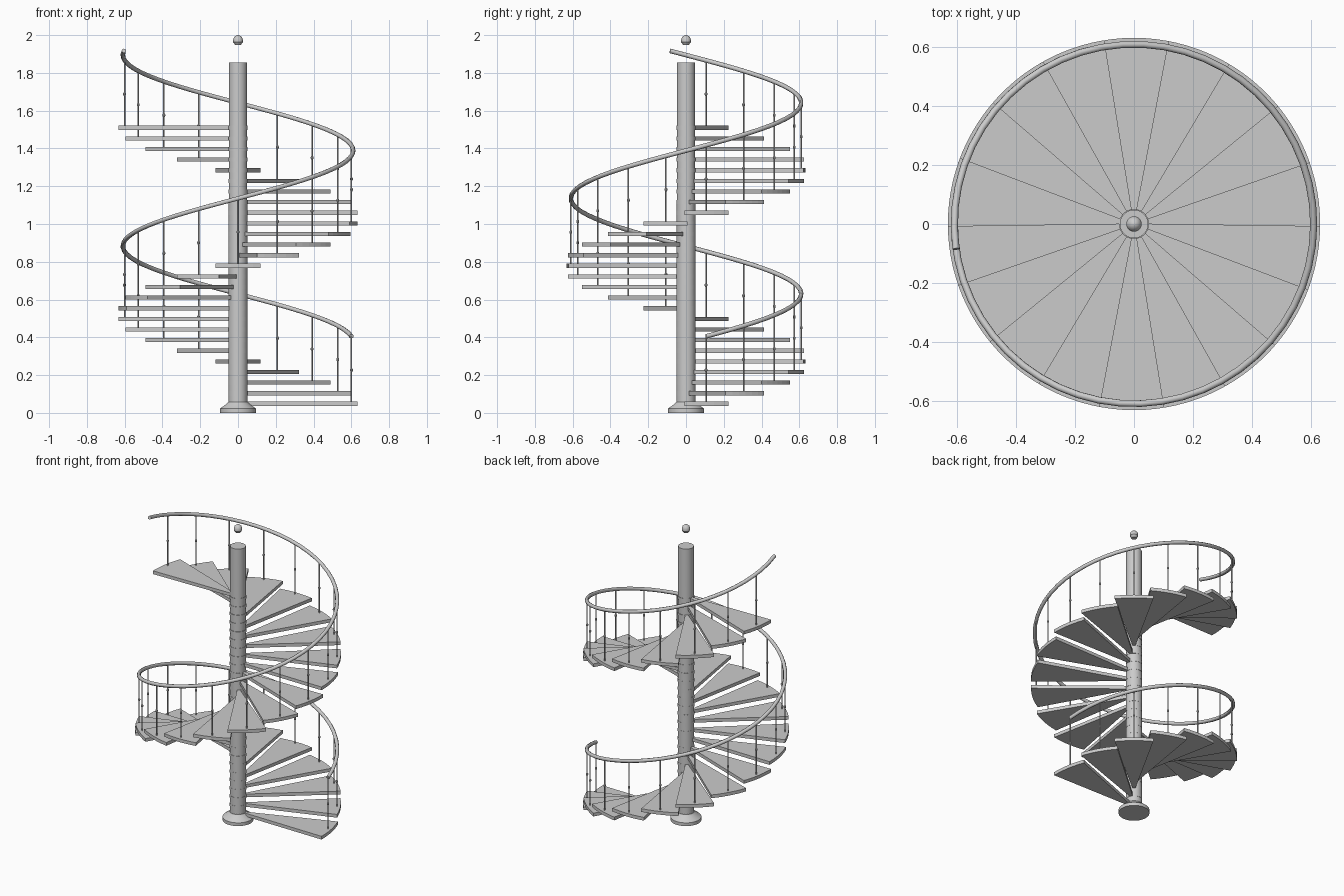
import bpy, bmesh
from math import sin, cos, radians, pi

if "Cube" in bpy.data.objects:
    bpy.data.objects.remove(bpy.data.objects["Cube"])

N, RISE, STEP = 27, 0.0562, 20
Z0, THICK = 0.048, 0.022
R_IN, R_OUT, R_RAIL = 0.045, 0.632, 0.61


def finish(name, bm, smooth=True):
    bmesh.ops.recalc_face_normals(bm, faces=bm.faces)
    me = bpy.data.meshes.new(name)
    bm.to_mesh(me)
    bm.free()
    ob = bpy.data.objects.new(name, me)
    bpy.context.collection.objects.link(ob)
    if smooth:
        bpy.context.view_layer.objects.active = ob
        ob.select_set(True)
        bpy.ops.object.shade_smooth_by_angle(angle=radians(35))
        ob.select_set(False)
    return ob


def lathe(name, profile, segs=32, centre=(0, 0)):
    # closed solid of revolution from (radius, z) points
    bm = bmesh.new()
    rings = [[bm.verts.new((centre[0] + r * cos(2 * pi * k / segs),
                            centre[1] + r * sin(2 * pi * k / segs), z))
              for k in range(segs)] for r, z in profile]
    for a, b in zip(rings, rings[1:]):
        for k in range(segs):
            j = (k + 1) % segs
            bm.faces.new((a[k], a[j], b[j], b[k]))
    bm.faces.new(rings[0])
    bm.faces.new(rings[-1])
    return finish(name, bm)


def tread(i):
    # wedge with curved inner and outer ends
    mid, half, n = 10 + STEP * i, 10.8, 6
    zb = Z0 + RISE * i - THICK / 2
    angs = [radians(mid - half + 2 * half * k / n) for k in range(n + 1)]
    pts = [(R_OUT * cos(a), R_OUT * sin(a)) for a in angs]
    pts += [(R_IN * cos(a), R_IN * sin(a)) for a in reversed(angs)]
    bm = bmesh.new()
    face = bm.faces.new([bm.verts.new((x, y, zb)) for x, y in pts])
    ext = bmesh.ops.extrude_face_region(bm, geom=[face])
    up = [v for v in ext["geom"] if isinstance(v, bmesh.types.BMVert)]
    bmesh.ops.translate(bm, verts=up, vec=(0, 0, THICK))
    finish(f"tread_{i + 1}", bm, False)


# central pole, base flange and floating finial
lathe("central_pole", [(0.05, 0.0), (0.05, 0.9), (0.048, 1.3), (0.048, 1.855)])
lathe("base_flange", [(0.095, 0), (0.095, 0.022), (0.088, 0.028),
                      (0.06, 0.048), (0.052, 0.058)])
lathe("finial", [(0.016, 1.948), (0.02, 1.955), (0.026, 1.963), (0.026, 1.975),
                 (0.022, 1.987), (0.013, 1.996), (0.003, 2.0)], 20)

# treads, hub rings and beaded balusters
for i in range(N):
    tread(i)
    z = Z0 + RISE * i
    lathe(f"tread_hub_{i + 1}", [(0.0508, z - 0.011), (0.0508, z + 0.011)])
    a = radians(10 + STEP * i)
    top = 0.405 + RISE * i
    m = (z + top) / 2
    r = 0.004
    lathe(f"baluster_{i + 1}", [(r, z - 0.011), (r, m - 0.009), (0.0075, m - 0.004),
                                (0.0075, m + 0.004), (r, m + 0.009), (r, top)],
          8, (R_RAIL * cos(a), R_RAIL * sin(a)))

# helical handrail
cu = bpy.data.curves.new("handrail", "CURVE")
cu.dimensions = "3D"
cu.bevel_depth = 0.012
cu.bevel_resolution = 2
cu.use_fill_caps = True
sp = cu.splines.new("POLY")
count = 81
sp.points.add(count - 1)
for k in range(count):
    d = 538 * k / (count - 1)
    a = radians(10 + d)
    sp.points[k].co = (R_RAIL * cos(a), R_RAIL * sin(a), 0.405 + RISE * d / STEP, 1)
bpy.context.collection.objects.link(bpy.data.objects.new("handrail", cu))
